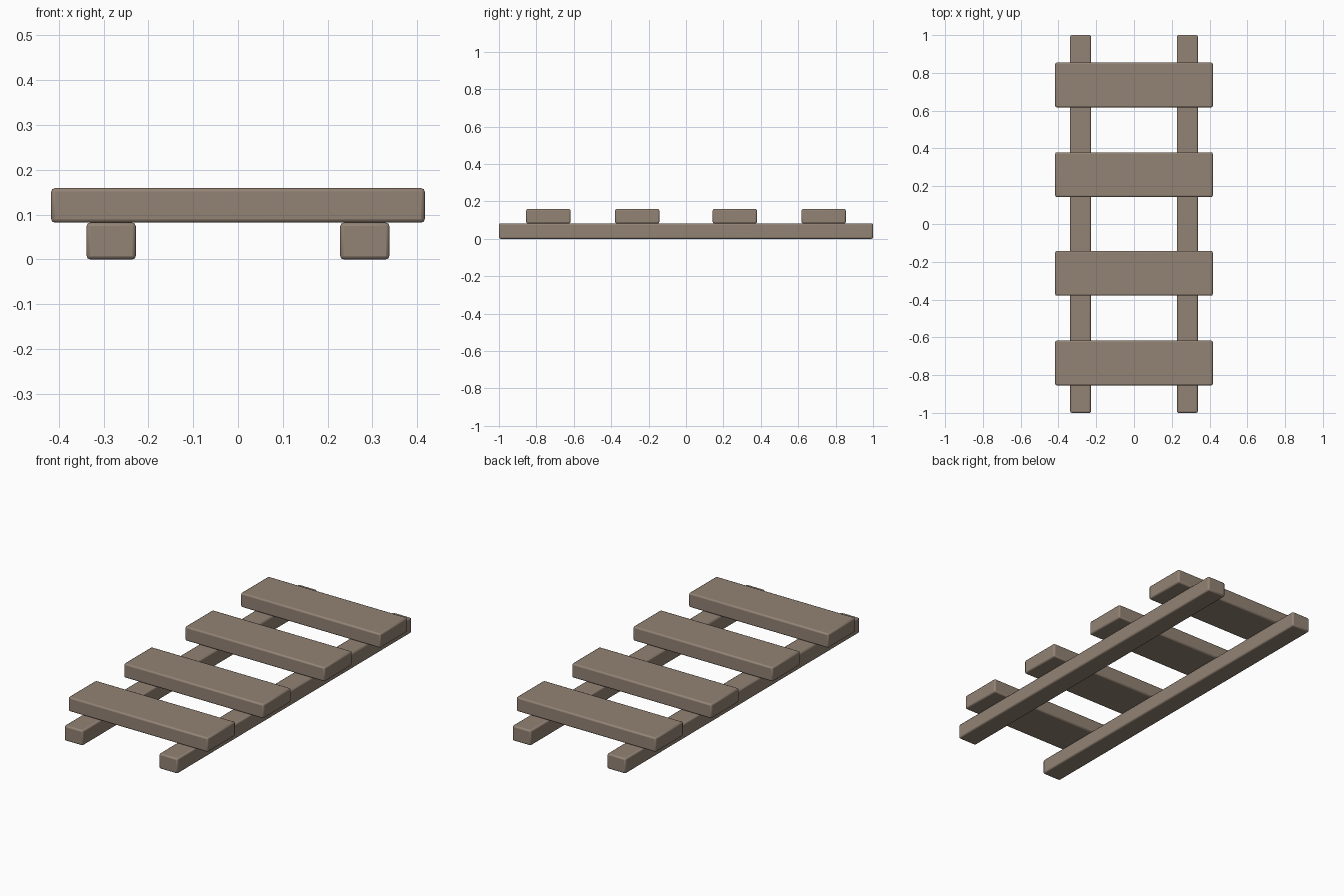
import bpy

if "Cube" in bpy.data.objects:
    bpy.data.objects.remove(bpy.data.objects["Cube"])

wood = bpy.data.materials.new("weathered brown wood")
wood.diffuse_color = (0.29, 0.225, 0.175, 1)
wood.use_nodes = True
wood.node_tree.nodes["Principled BSDF"].inputs["Base Color"].default_value = wood.diffuse_color


def board(name, center, size):
    """Rectangular timber with softly rounded edges."""
    bpy.ops.mesh.primitive_cube_add(size=1, location=center)
    ob = bpy.context.object
    ob.name = name
    ob.scale = size
    bpy.ops.object.transform_apply(location=False, rotation=False, scale=True)
    ob.data.materials.append(wood)
    bev = ob.modifiers.new("rounded edges", 'BEVEL')
    bev.width = 0.008
    bev.segments = 2
    bpy.ops.object.shade_smooth_by_angle()
    return ob


# Two long rails on the ground
for side, x in (("left", -0.283), ("right", 0.283)):
    board(side + "_rail", (x, 0, 0.041), (0.11, 2.0, 0.082))

# Four cross planks resting on the rails
for i, y in enumerate((-0.736, -0.261, 0.261, 0.736)):
    board("cross_plank_%d" % (i + 1), (0, y, 0.1205), (0.834, 0.237, 0.077))
